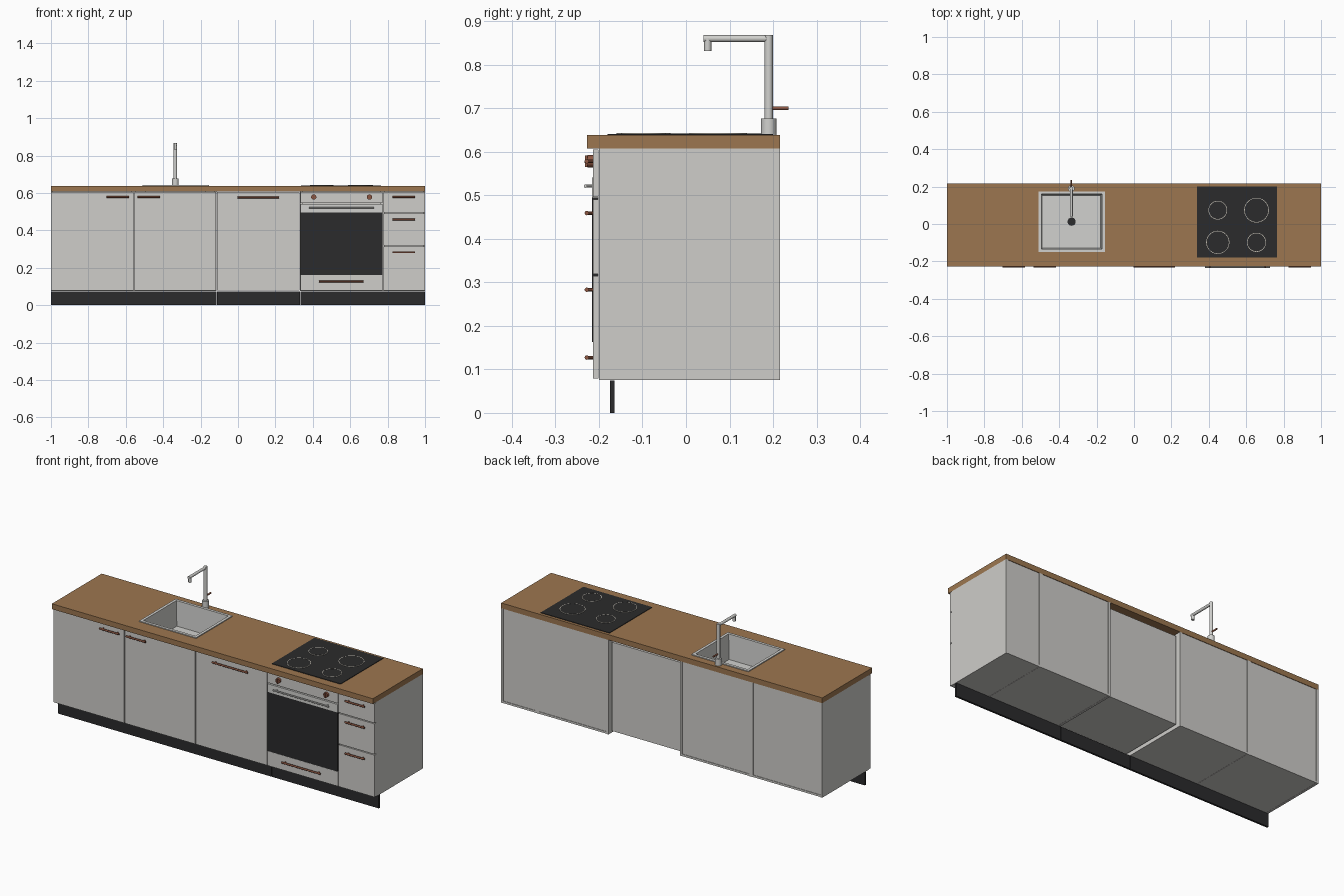
import bpy, bmesh, math
from mathutils import Vector

if "Cube" in bpy.data.objects:
    bpy.data.objects.remove(bpy.data.objects["Cube"])


def material(name, rgb):
    m = bpy.data.materials.new(name)
    m.diffuse_color = (*rgb, 1)
    m.use_nodes = True
    m.node_tree.nodes["Principled BSDF"].inputs["Base Color"].default_value = m.diffuse_color
    return m


WHITE = material("cabinet white", (0.62, 0.61, 0.585))
WOOD = material("worktop wood", (0.335, 0.183, 0.079))
BLACK = material("black glass", (0.024, 0.024, 0.025))
STEEL = material("brushed steel", (0.64, 0.64, 0.62))
COPPER = material("copper", (0.27, 0.095, 0.055))
RING = material("burner ring", (0.55, 0.52, 0.45))


def finish(name, bm, mat, smooth=False):
    bmesh.ops.recalc_face_normals(bm, faces=bm.faces[:])
    me = bpy.data.meshes.new(name)
    bm.to_mesh(me)
    bm.free()
    me.materials.append(mat)
    ob = bpy.data.objects.new(name, me)
    bpy.context.collection.objects.link(ob)
    if smooth:
        bpy.context.view_layer.objects.active = ob
        ob.select_set(True)
        bpy.ops.object.shade_smooth_by_angle(angle=math.radians(35))
        ob.select_set(False)
    return ob


def box(name, x, y, z, mat):
    bm = bmesh.new()
    bmesh.ops.create_cube(bm, size=1)
    for v in bm.verts:
        v.co = Vector(r[0] + (c + 0.5) * (r[1] - r[0]) for c, r in zip(v.co, (x, y, z)))
    return finish(name, bm, mat)


def rod(name, a, b, r, mat, sides=24):
    a, b = Vector(a), Vector(b)
    bm = bmesh.new()
    bmesh.ops.create_cone(bm, cap_ends=True, segments=sides, radius1=r, radius2=r, depth=(b - a).length)
    turn = Vector((0, 0, 1)).rotation_difference(b - a).to_matrix()
    for v in bm.verts:
        v.co = turn @ v.co + (a + b) / 2
    return finish(name, bm, mat, True)


def lathe_ring(name, x, y, r0, r1, z0, z1, mat, n=40):
    bm = bmesh.new()
    loops = []
    for i in range(n):
        c, s = math.cos(math.tau * i / n), math.sin(math.tau * i / n)
        loops.append([bm.verts.new((x + r * c, y + r * s, z))
                      for r, z in ((r0, z0), (r1, z0), (r1, z1), (r0, z1))])
    for i in range(n):
        p, q = loops[i], loops[(i + 1) % n]
        for k in range(4):
            bm.faces.new((p[k], p[k - 1], q[k - 1], q[k]))
    return finish(name, bm, mat, True)


BACK, FRONT, LOW, TOP = 0.216, -0.2, 0.076, 0.608
T, GAP = 0.012, 0.0025


# Cabinet carcasses: sides, floor and slightly inset back
def carcass(name, x0, x1):
    box(name + "_side_left", (x0, x0 + T), (FRONT, BACK), (LOW, TOP), WHITE)
    box(name + "_side_right", (x1 - T, x1), (FRONT, BACK), (LOW, TOP), WHITE)
    box(name + "_floor", (x0 + T, x1 - T), (FRONT, BACK), (LOW + 0.001, LOW + T), WHITE)
    box(name + "_back", (x0 + T, x1 - T), (BACK - 0.01, BACK - 0.003), (LOW + T, TOP), WHITE)


carcass("left_cabinet", -1, -0.557)
carcass("sink_cabinet", -0.557, -0.114)
carcass("oven_cabinet", 0.332, 0.775)
carcass("drawer_cabinet", 0.775, 1)
box("dishwasher_body", (-0.106, 0.326), (FRONT, 0.195), (0.09, 0.59), WHITE)


# Door and drawer fronts
def front(name, x0, x1, z0, z1, mat=WHITE, y=-0.214):
    box(name, (x0 + GAP, x1 - GAP), (y, FRONT - 0.001), (z0 + GAP, z1 - GAP), mat)


front("left_door", -1 - GAP, -0.557, LOW, TOP)
front("sink_door", -0.557, -0.114, LOW, TOP)
front("dishwasher_door", -0.114, 0.332, LOW, TOP)
front("oven_drawer", 0.332, 0.775, LOW, 0.163)
front("oven_glass", 0.332, 0.775, 0.16, 0.497, BLACK, -0.2165)
front("oven_door_top", 0.332, 0.775, 0.492, 0.543, STEEL, -0.2165)
front("oven_control_panel", 0.332, 0.775, 0.543, TOP)
for i, (z0, z1) in enumerate(((LOW, 0.317), (0.317, 0.493), (0.493, TOP))):
    front(f"drawer_front_{i + 1}", 0.775, 1 + GAP, z0, z1)


# Bar handles with two posts
def handle(name, x0, x1, z, mat=COPPER, r=0.005, y=-0.228):
    rod(name, (x0, y, z), (x1, y, z), r, mat, 12)
    for k, x in enumerate((x0 + 0.015, x1 - 0.015)):
        rod(f"{name}_post_{k}", (x, y, z), (x, -0.213, z), r * 0.8, mat, 10)


handle("left_door_handle", -0.703, -0.582, 0.578)
handle("sink_door_handle", -0.537, -0.416, 0.578)
handle("dishwasher_handle", -0.002, 0.22, 0.575)
handle("oven_drawer_handle", 0.432, 0.672, 0.127)
for i, z in enumerate((0.283, 0.459, 0.578)):
    handle(f"drawer_handle_{i + 1}", 0.826, 0.947, z)
handle("oven_handle", 0.38, 0.727, 0.521, STEEL, 0.004, -0.231)

# Oven knobs: round collar and grip bar
for side, x in (("left", 0.405), ("right", 0.703)):
    rod(f"oven_knob_{side}", (x, -0.213, 0.578), (x, -0.226, 0.578), 0.014, COPPER)
    box(f"oven_knob_grip_{side}", (x - 0.004, x + 0.004), (-0.232, -0.225), (0.565, 0.591), COPPER)

# Plinth boards
for i, (x0, x1) in enumerate(((-1, -0.114), (-0.114, 0.332), (0.332, 1))):
    box(f"plinth_{i + 1}", (x0 + 0.001, x1 - 0.001), (-0.175, -0.164), (0, 0.074), BLACK)

# Worktop slabs around the sink opening
for name, x, y in (("left", (-1, -0.5), (-0.228, BACK)), ("right", (-0.17, 1), (-0.228, BACK)),
                   ("front", (-0.5, -0.17), (-0.228, -0.138)), ("back", (-0.5, -0.17), (0.163, BACK))):
    box("worktop_" + name, x, y, (TOP, 0.638), WOOD)

# Sink: closed shell made from stacked rectangles around its centre
bm = bmesh.new()
cx, cy = -0.3335, 0.0125
rings = []
for hx, hy, z in ((0.157, 0.143, 0.497), (0.163, 0.149, 0.638), (0.1775, 0.1625, 0.638),
                  (0.1775, 0.1625, 0.643), (0.162, 0.147, 0.643), (0.155, 0.141, 0.503)):
    rings.append([bm.verts.new((cx + sx * hx, cy + sy * hy, z))
                  for sx, sy in ((-1, -1), (1, -1), (1, 1), (-1, 1))])
for a, b in zip(rings, rings[1:]):
    for k in range(4):
        bm.faces.new((a[k - 1], a[k], b[k], b[k - 1]))
bm.faces.new(rings[0])
bm.faces.new(rings[-1])
finish("sink_basin", bm, STEEL)
rod("sink_drain", (cx, cy, 0.502), (cx, cy, 0.506), 0.022, BLACK)

# Tap with base, column, spout, nozzle and lever
tx, ty = -0.335, 0.19
rod("tap_base", (tx, ty, 0.638), (tx, ty, 0.676), 0.0175, STEEL)
rod("tap_column", (tx, ty, 0.67), (tx, ty, 0.868), 0.0095, STEEL)
rod("tap_spout", (tx, 0.04, 0.86), (tx, ty, 0.86), 0.0078, STEEL)
rod("tap_nozzle", (tx, 0.05, 0.831), (tx, 0.05, 0.86), 0.0082, STEEL)
rod("tap_lever", (tx, ty, 0.70), (tx, 0.235, 0.70), 0.0045, COPPER, 12)

# Hob with four ringed burners
box("hob_glass", (0.337, 0.765), (-0.18, 0.2), (0.637, 0.641), BLACK)
for i, (x, y, r) in enumerate(((0.448, 0.074, 0.05), (0.655, 0.074, 0.066),
                               (0.448, -0.098, 0.062), (0.655, -0.098, 0.051))):
    rod(f"burner_{i + 1}", (x, y, 0.64), (x, y, 0.6425), r - 0.003, BLACK, 40)
    lathe_ring(f"burner_ring_{i + 1}", x, y, r - 0.003, r, 0.64, 0.643, RING)
